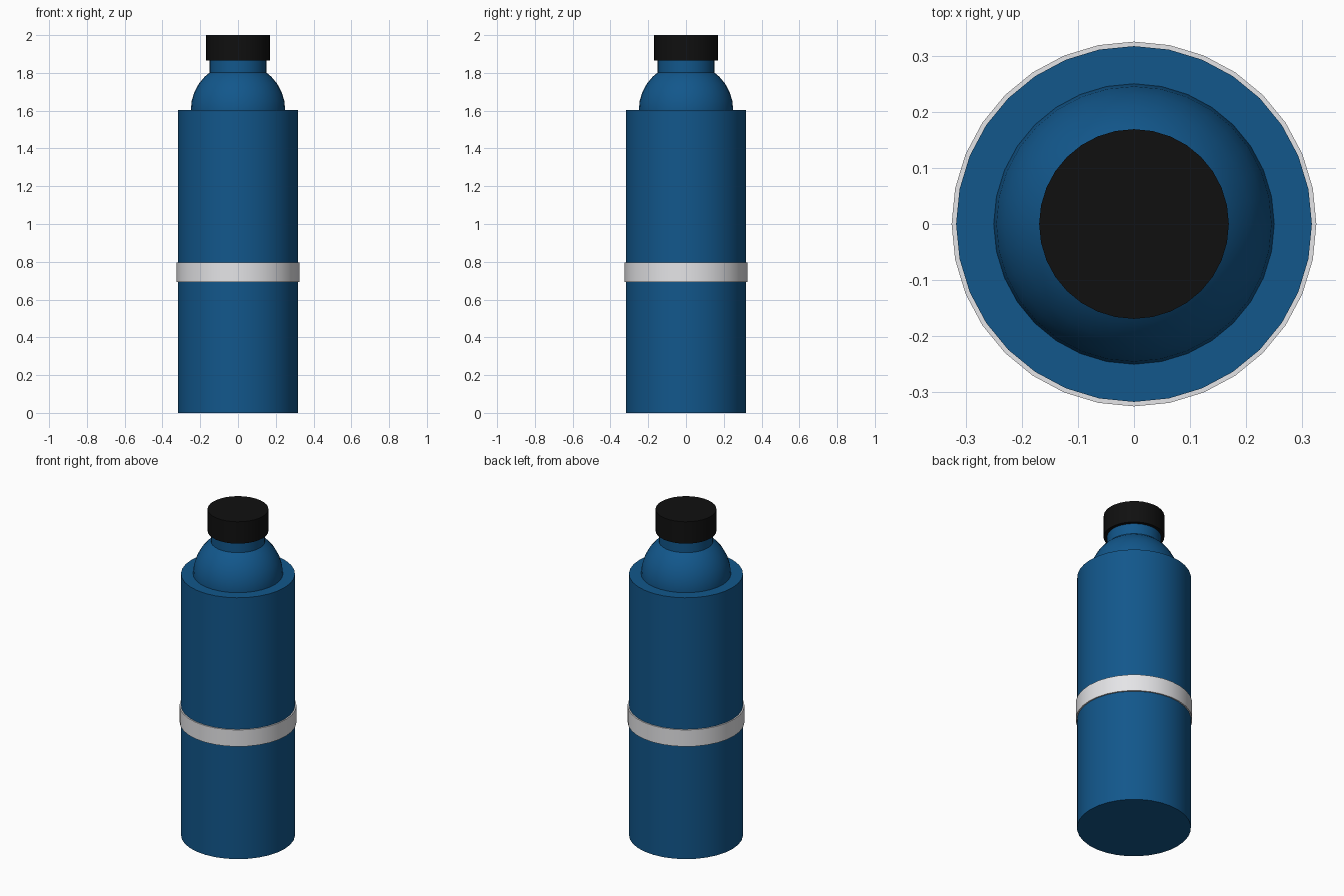
import bpy, math

if "Cube" in bpy.data.objects:
    bpy.data.objects.remove(bpy.data.objects["Cube"])

SIDES = 32


def material(name, rgb):
    m = bpy.data.materials.new(name)
    m.diffuse_color = (*rgb, 1.0)
    m.use_nodes = True
    m.node_tree.nodes["Principled BSDF"].inputs["Base Color"].default_value = m.diffuse_color
    return m


def finish(obj, name, mat):
    obj.name = obj.data.name = name
    obj.data.materials.append(mat)
    bpy.ops.object.shade_smooth_by_angle(angle=math.radians(40))
    return obj


def cylinder(name, radius, z0, z1, mat):
    bpy.ops.mesh.primitive_cylinder_add(
        vertices=SIDES, radius=radius, depth=z1 - z0, location=(0, 0, (z0 + z1) / 2))
    return finish(bpy.context.object, name, mat)


blue = material("bottle blue", (0.006, 0.095, 0.26))
black = material("cap black", (0.005, 0.005, 0.005))
silver = material("band light grey", (0.8, 0.8, 0.82))

# Main body, and the thin band wrapped around it
cylinder("body", 0.317, 0.0, 1.603, blue)
cylinder("band", 0.325, 0.694, 0.796, silver)

# Domed shoulder, half sunk into the body
bpy.ops.mesh.primitive_uv_sphere_add(
    segments=SIDES, ring_count=16, radius=0.25, location=(0, 0, 1.603))
finish(bpy.context.object, "shoulder", blue)

# Neck and screw cap
cylinder("neck", 0.15, 1.76, 1.90, blue)
cylinder("cap", 0.169, 1.866, 2.0, black)
